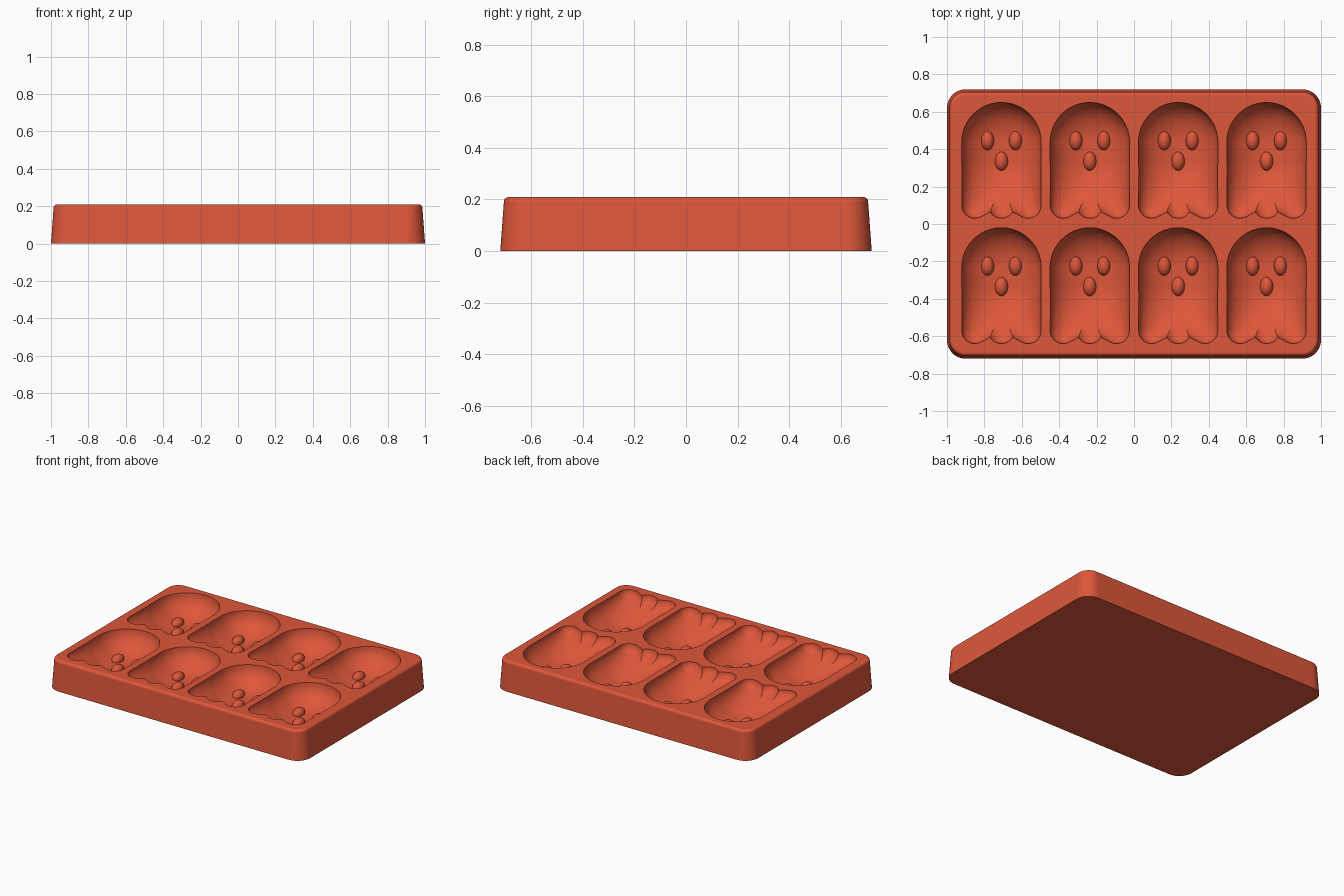
import bpy
import bmesh
import math
from mathutils import Matrix, Vector

old = bpy.data.objects.get("Cube")
if old:
    bpy.data.objects.remove(old, do_unlink=True)

HEIGHT = 0.21
RADIUS = 0.2125      # half width of one cavity
DEPTH = 0.15         # deepest point of a cavity
RIM = HEIGHT + 0.0005

clay = bpy.data.materials.new("orange red silicone")
clay.use_nodes = True
colour = (0.73, 0.095, 0.042, 1)
clay.diffuse_color = colour
bsdf = clay.node_tree.nodes["Principled BSDF"]
bsdf.inputs["Base Color"].default_value = colour
bsdf.inputs["Roughness"].default_value = 0.6


def make_object(name, bm):
    bmesh.ops.recalc_face_normals(bm, faces=bm.faces)
    mesh = bpy.data.meshes.new(name)
    bm.to_mesh(mesh)
    bm.free()
    mesh.materials.append(clay)
    obj = bpy.data.objects.new(name, mesh)
    bpy.context.collection.objects.link(obj)
    return obj


def activate(obj):
    bpy.ops.object.select_all(action='DESELECT')
    obj.select_set(True)
    bpy.context.view_layer.objects.active = obj


def boolean(obj, other, operation):
    mod = obj.modifiers.new("cut", 'BOOLEAN')
    mod.object = other
    mod.operation = operation
    mod.solver = 'EXACT'
    activate(obj)
    bpy.ops.object.modifier_apply(modifier=mod.name)
    bpy.data.objects.remove(other, do_unlink=True)


def add_ellipsoid(bm, centre, radii, segments=48):
    matrix = Matrix.Translation(Vector(centre)) @ Matrix.Diagonal((*radii, 1))
    bmesh.ops.create_uvsphere(bm, u_segments=segments, v_segments=segments // 2,
                              radius=1, matrix=matrix)


def hull(name, ellipsoids):
    """Convex skin stretched around some ellipsoids."""
    source = bmesh.new()
    for centre, radii in ellipsoids:
        add_ellipsoid(source, centre, radii)
    bm = bmesh.new()
    for v in source.verts:
        bm.verts.new(v.co)
    source.free()
    result = bmesh.ops.convex_hull(bm, input=bm.verts)
    loose = set(result["geom_interior"]) | set(result["geom_unused"])
    loose = [v for v in loose if isinstance(v, bmesh.types.BMVert)]
    bmesh.ops.delete(bm, geom=loose, context='VERTS')
    return make_object(name, bm)


# Tray: stacked rounded rectangles with drafted sides and a rounded top edge
def rounded_rectangle(bm, inset, z, corner=0.1, steps=12):
    ring = []
    for quadrant, (sx, sy) in enumerate([(1, 1), (-1, 1), (-1, -1), (1, -1)]):
        for i in range(steps + 1):
            a = math.pi / 2 * (quadrant + i / steps)
            ring.append(bm.verts.new((sx * (1 - corner) + (corner - inset) * math.cos(a),
                                      sy * (0.72 - corner) + (corner - inset) * math.sin(a), z)))
    return ring


bm = bmesh.new()
fillet = 0.02
levels = [(0, 0)]
for i in range(7):
    a = math.pi / 2 * i / 6
    levels.append((0.014 + fillet * (1 - math.cos(a)), HEIGHT - fillet * (1 - math.sin(a))))
rings = [rounded_rectangle(bm, inset, z) for inset, z in levels]
for low, high in zip(rings, rings[1:]):
    for i in range(len(low)):
        j = (i + 1) % len(low)
        bm.faces.new((low[i], low[j], high[j], high[i]))
bm.faces.new(rings[0][::-1])
bm.faces.new(rings[-1])
tray = make_object("mould_tray", bm)

# Cavity: domed body with three tapering legs
lower_y = -0.105
body_radii = Vector((RADIUS, RADIUS, DEPTH))
cavity = hull("cavity_cutter", [((0, 0, RIM), body_radii),
                                ((0, lower_y, RIM), body_radii)])
for offset, shrink in ((-0.142, 0.99), (0.142, 0.992), (0, 0.985)):
    leg = hull("leg_cutter", [((0, lower_y, RIM), body_radii * shrink),
                              ((offset, -0.337, RIM), (0.07, 0.07, 0.06))])
    boolean(cavity, leg, 'UNION')

# Eyes and mouth: raised beads left standing on the cavity floor
bm = bmesh.new()
for x, y in ((-0.075, 0.0075), (0.075, 0.0075), (0, -0.102)):
    floor = RIM - DEPTH * math.sqrt(1 - (x / RADIUS) ** 2)
    add_ellipsoid(bm, (x, y, floor), (0.035, 0.051, 0.035), 24)
boolean(cavity, make_object("face_beads", bm), 'DIFFERENCE')

# Press the cavity into the tray in two rows of four
for row_y in (0.4375, -0.2325):
    for column in range(4):
        cutter = cavity.copy()
        cutter.data = cavity.data.copy()
        bpy.context.collection.objects.link(cutter)
        cutter.location = ((column - 1.5) * 0.4725, row_y, 0)
        bpy.context.view_layer.update()
        boolean(tray, cutter, 'DIFFERENCE')
bpy.data.objects.remove(cavity, do_unlink=True)

# Smooth finish with crisp rims and creases
activate(tray)
bpy.ops.object.shade_smooth_by_angle(angle=math.radians(25))
weighted = tray.modifiers.new("even_shading", 'WEIGHTED_NORMAL')
weighted.keep_sharp = True
